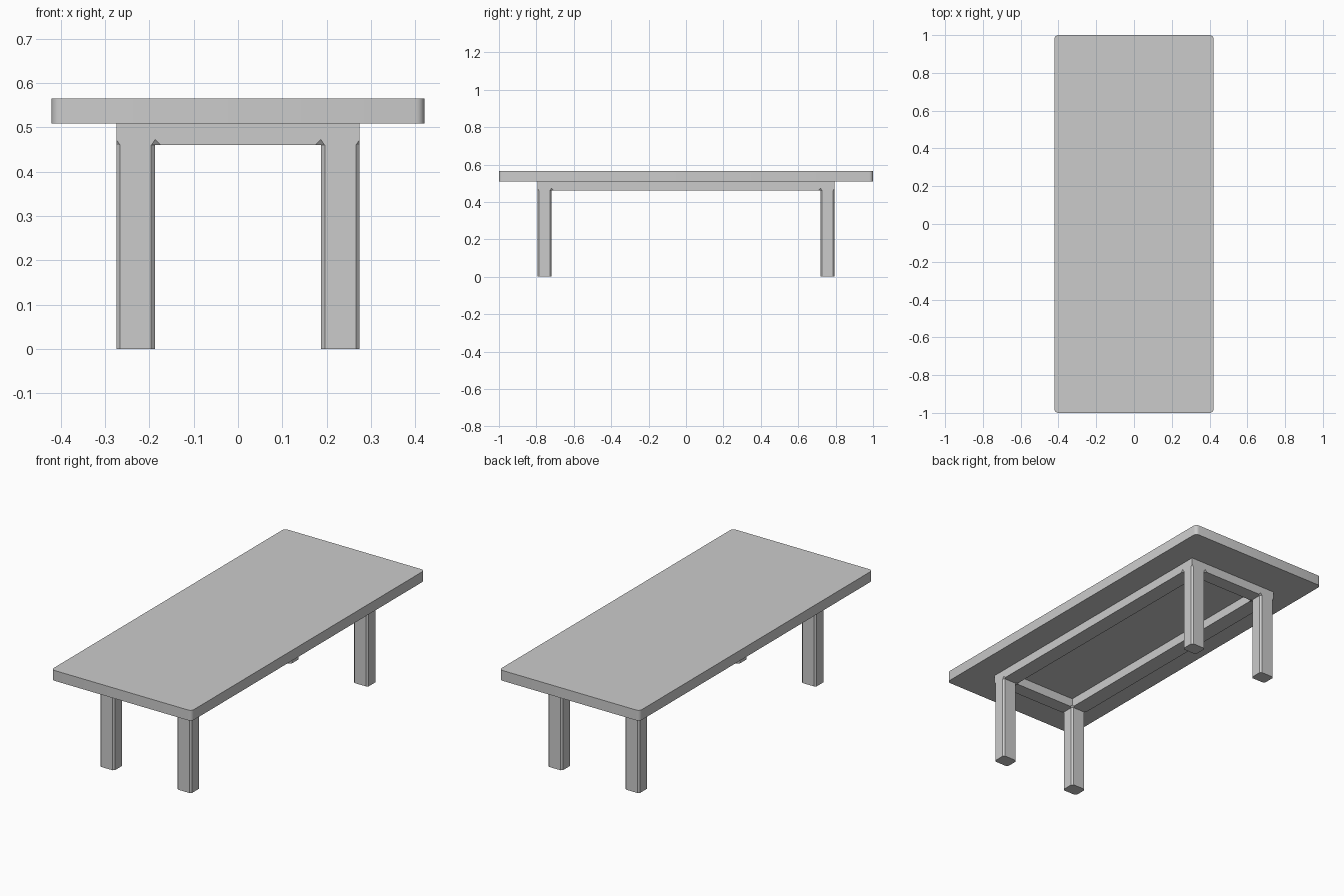
import bpy, bmesh
from mathutils import Vector

if "Cube" in bpy.data.objects:
    bpy.data.objects.remove(bpy.data.objects["Cube"])


def finish(bm, name):
    bmesh.ops.recalc_face_normals(bm, faces=bm.faces[:])
    mesh = bpy.data.meshes.new(name)
    bm.to_mesh(mesh)
    bm.free()
    obj = bpy.data.objects.new(name, mesh)
    bpy.context.collection.objects.link(obj)
    return obj


def vertical(edge):
    d = edge.verts[0].co - edge.verts[1].co
    return abs(d.z) > 0.01 and abs(d.x) + abs(d.y) < 1e-4


def extrude(bm, faces, dz):
    geom = bmesh.ops.extrude_face_region(bm, geom=faces, use_keep_orig=False)["geom"]
    verts = [g for g in geom if isinstance(g, bmesh.types.BMVert)]
    bmesh.ops.translate(bm, verts=verts, vec=Vector((0, 0, dz)))


APRON_Z, TOP_Z, HEIGHT = 0.46, 0.509, 0.565

# Tabletop: slab with rounded vertical corners
bm = bmesh.new()
bmesh.ops.create_cube(bm, size=1)
bmesh.ops.scale(bm, verts=bm.verts[:], vec=(0.842, 2.0, HEIGHT - TOP_Z))
bmesh.ops.translate(bm, verts=bm.verts[:], vec=(0, 0, (HEIGHT + TOP_Z) / 2))
corners = [e for e in bm.edges if vertical(e)]
bmesh.ops.bevel(bm, geom=corners, offset=0.02, segments=4, profile=0.5, affect='EDGES')
top = finish(bm, "tabletop")
bpy.context.view_layer.objects.active = top
top.select_set(True)
bpy.ops.object.shade_smooth_by_angle()

# Frame: apron ring with the four legs drawn down out of its corner cells
bm = bmesh.new()
xs, ys = (-0.275, -0.187, 0.187, 0.275), (-0.795, -0.719, 0.719, 0.795)
grid = [[bm.verts.new((x, y, APRON_Z)) for y in ys] for x in xs]
ring, legs = [], []
for i in range(3):
    for j in range(3):
        if (i, j) == (1, 1):
            continue
        quad = (grid[i][j], grid[i][j + 1], grid[i + 1][j + 1], grid[i + 1][j])
        ring.append(bm.faces.new(quad))
        if i != 1 and j != 1:
            legs.append(ring[-1])
upper = bmesh.ops.duplicate(bm, geom=ring)["geom"]
bmesh.ops.translate(bm, verts=[g for g in upper if isinstance(g, bmesh.types.BMVert)],
                    vec=(0, 0, TOP_Z - APRON_Z))
bmesh.ops.bridge_loops(bm, edges=[e for e in bm.edges if e.is_boundary
                                  and all(max(abs(v.co.x) / 0.275, abs(v.co.y) / 0.795) > 0.99
                                          for v in e.verts)])
bmesh.ops.bridge_loops(bm, edges=[e for e in bm.edges if e.is_boundary])
bmesh.ops.recalc_face_normals(bm, faces=bm.faces[:])
for leg in legs:
    extrude(bm, [leg], -APRON_Z)

# Chamfer on the long leg edges
leg_edges = [e for e in bm.edges if vertical(e) and min(v.co.z for v in e.verts) < 0.01]
bmesh.ops.bevel(bm, geom=leg_edges, offset=0.009, segments=1, affect='EDGES')
finish(bm, "leg_frame")
